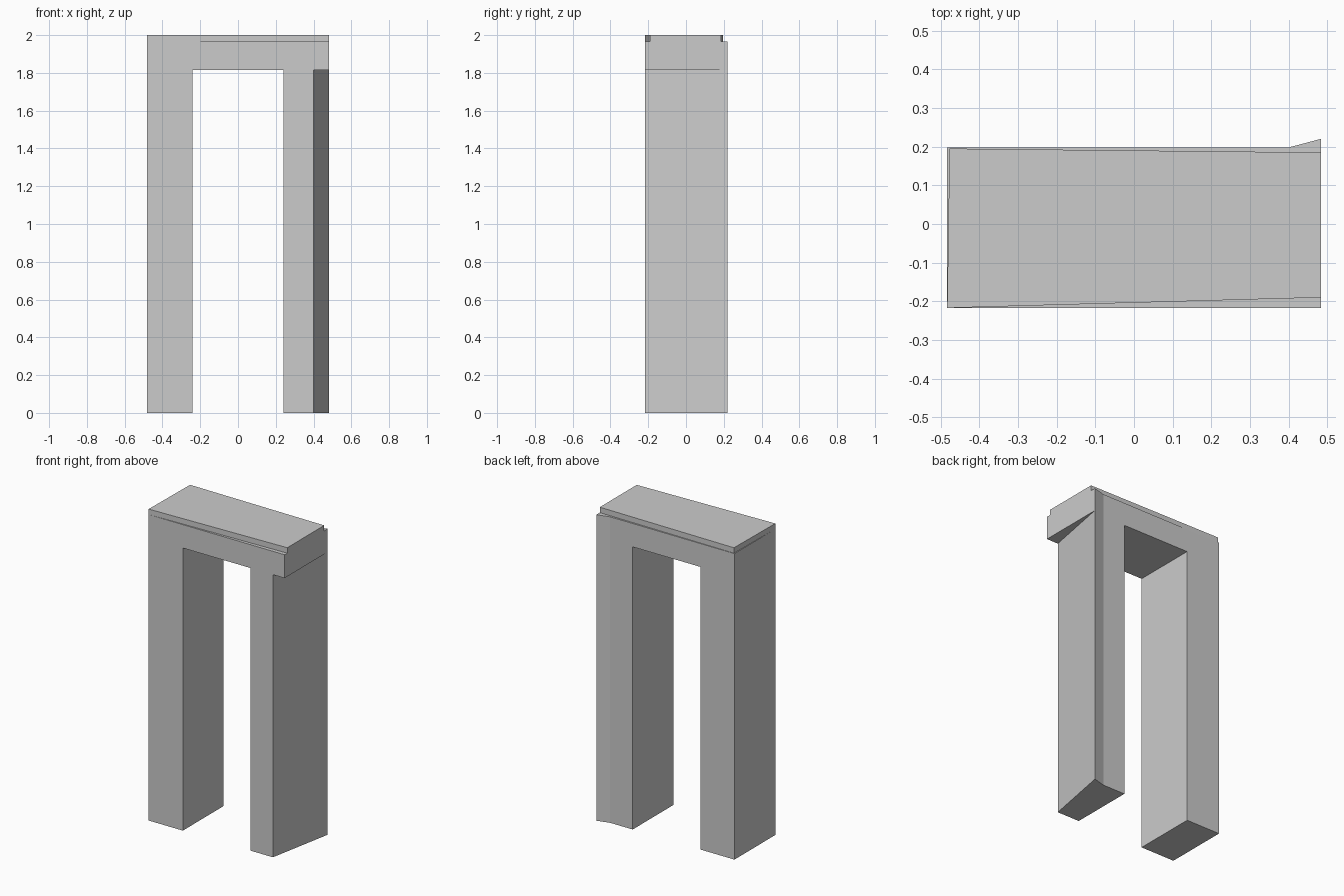
import bpy
import bmesh

cube = bpy.data.objects.get("Cube")
if cube:
    bpy.data.objects.remove(cube, do_unlink=True)

stone = bpy.data.materials.new("light grey stone")
stone.use_nodes = True
GREY = (0.6, 0.6, 0.6, 1)
stone.diffuse_color = GREY
stone.node_tree.nodes["Principled BSDF"].inputs["Base Color"].default_value = GREY


def prism(name, outline, bottom, top):
    """Extrude a plan outline (counter-clockwise) between two heights."""
    bm = bmesh.new()
    base = bm.faces.new([bm.verts.new((x, y, bottom)) for x, y in outline])
    side = bmesh.ops.extrude_face_region(bm, geom=[base])["geom"]
    verts = [v for v in side if isinstance(v, bmesh.types.BMVert)]
    bmesh.ops.translate(bm, verts=verts, vec=(0, 0, top - bottom))
    bmesh.ops.recalc_face_normals(bm, faces=bm.faces)
    mesh = bpy.data.meshes.new(name)
    bm.to_mesh(mesh)
    bm.free()
    mesh.materials.append(stone)
    obj = bpy.data.objects.new(name, mesh)
    bpy.context.collection.objects.link(obj)
    return obj


END, INNER, CORNER = 0.483, 0.24, 0.40
FRONT, BACK, TIP = -0.217, 0.198, 0.22
SOFFIT, LEDGE, TOP = 1.815, 1.965, 2.0

# Straight pier, and pier with a splayed outer side
prism("right_pier", [(-END, FRONT), (-INNER, FRONT), (-INNER, BACK), (-END, BACK)], 0, SOFFIT)
prism("left_pier", [(INNER, FRONT), (CORNER, FRONT), (END, TIP), (CORNER, BACK), (INNER, BACK)], 0, SOFFIT)

# Beam across both piers
prism("lintel", [(-END, FRONT), (END, FRONT), (END, TIP), (CORNER, BACK), (-END, BACK)], SOFFIT, LEDGE)

# Slightly skewed slab on top
prism("cap_slab", [(-END, FRONT), (END, -0.19), (END, 0.185), (-0.477, 0.195)], LEDGE, TOP)
